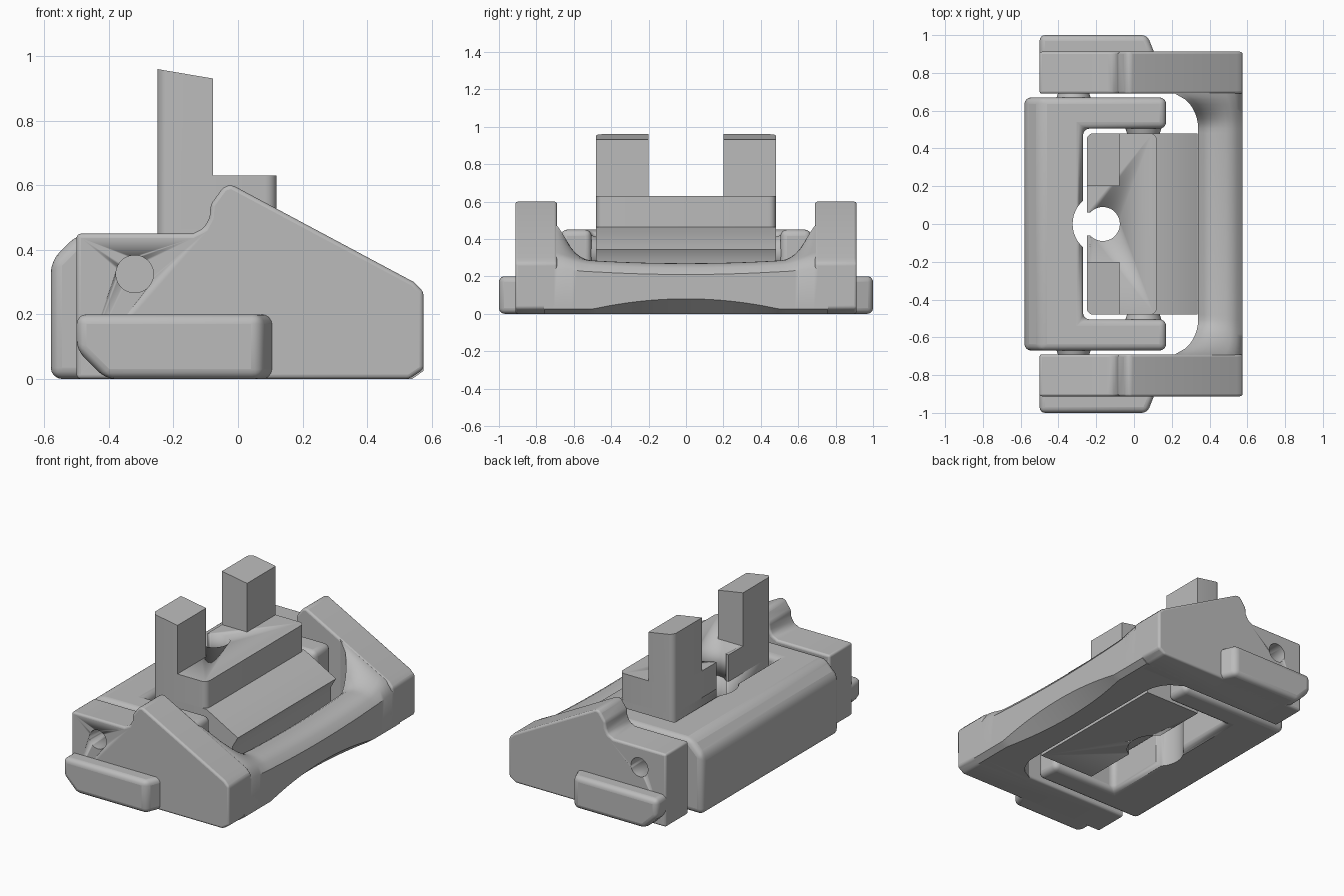
import bpy, bmesh, math

cube = bpy.data.objects.get("Cube")
if cube:
    bpy.data.objects.remove(cube, do_unlink=True)

grey = bpy.data.materials.new("plain grey")
grey.use_nodes = True
grey.diffuse_color = (0.5, 0.5, 0.5, 1)
grey.node_tree.nodes["Principled BSDF"].inputs["Base Color"].default_value = grey.diffuse_color


def finish(name, bm, bevel=0.0, cutters=()):
    """Turn a bmesh into a shaded object with bevel and cut modifiers."""
    bmesh.ops.recalc_face_normals(bm, faces=bm.faces)
    mesh = bpy.data.meshes.new(name)
    bm.to_mesh(mesh)
    bm.free()
    mesh.materials.append(grey)
    obj = bpy.data.objects.new(name, mesh)
    bpy.context.collection.objects.link(obj)
    if bevel:
        mod = obj.modifiers.new("rounding", "BEVEL")
        mod.width, mod.segments = bevel, 4
        mod.limit_method, mod.angle_limit = "ANGLE", math.radians(28)
    for cutter in cutters:
        mod = obj.modifiers.new("cut", "BOOLEAN")
        mod.object, mod.operation, mod.solver = cutter, "DIFFERENCE", "EXACT"
    bpy.ops.object.select_all(action="DESELECT")
    obj.select_set(True)
    bpy.context.view_layer.objects.active = obj
    bpy.ops.object.shade_smooth_by_angle(angle=math.radians(35))
    return obj


def prism(points, low, high, axis):
    """Extrude a profile along y (profile in xz) or z (profile in xy)."""
    bm = bmesh.new()

    def place(p, h):
        return (p[0], h, p[1]) if axis == "y" else (p[0], p[1], h)
    a = [bm.verts.new(place(p, low)) for p in points]
    b = [bm.verts.new(place(p, high)) for p in points]
    bm.faces.new(a)
    bm.faces.new(b)
    for i in range(len(points)):
        j = (i + 1) % len(points)
        bm.faces.new((a[i], a[j], b[j], b[i]))
    return bm


def rect(x0, x1, y0, y1):
    return [(x0, y0), (x1, y0), (x1, y1), (x0, y1)]


def circle(x, y, r, n=48):
    return [(x + r * math.cos(math.tau * i / n), y + r * math.sin(math.tau * i / n)) for i in range(n)]


def round_edges(bm, rule, radius, segments=5):
    edges = [e for e in bm.edges if rule(e.verts[0].co, e.verts[1].co)]
    bmesh.ops.bevel(bm, geom=edges, offset=radius, segments=segments, profile=0.5, affect="EDGES")


def upright(a, b):
    return abs(a.z - b.z) > 0.1 and abs(a.x - b.x) < 0.001 and abs(a.y - b.y) < 0.001


def helper(name, bm):
    obj = finish(name, bm)
    obj.hide_render = True
    obj.hide_viewport = True
    obj.display_type = "WIRE"
    return obj


# Cutters
pivot_cut = helper("pivot_hole_cutter", prism(circle(-0.32, 0.325, 0.058), -1.1, 1.1, "y"))
bolt_cut = helper("bolt_hole_cutter", prism(circle(-0.165, 0, 0.09), -0.2, 1.1, "z"))
slot_cut = helper("bolt_slot_cutter", prism(rect(-0.3, -0.2, -0.06, 0.06), -0.2, 1.1, "z"))
relief_cut = helper("relief_cutter", prism(circle(-0.16, 0, 0.163), -0.2, 0.2, "z"))
notch_cut = helper("notch_cutter", prism(circle(-0.16, 0, 0.165), -0.2, 1.1, "z"))

# Outer frame: side arms, side rails
arm = [(-0.5, 0), (0.53, 0), (0.575, 0.03), (0.575, 0.27), (0.545, 0.3), (-0.02, 0.602),
       (-0.045, 0.595), (-0.085, 0.54), (-0.088, 0.5), (-0.105, 0.468), (-0.14, 0.45), (-0.5, 0.45)]
rail = [(-0.5, 0.09), (-0.41, 0), (0.13, 0), (0.13, 0.2), (-0.5, 0.2)]
for side, s in (("right", -1), ("left", 1)):
    finish(side + "_arm", prism(arm, s * 0.69, s * 0.912, "y"), 0.028, [pivot_cut])
    bm = prism(rail, s * 0.85, s, "y")
    for v in bm.verts:
        if v.co.x > 0.1 and abs(v.co.y) > 0.95:
            v.co.x -= 0.06
    finish(side + "_rail", bm, 0.03)


# Outer frame: cross bar lofted between the arms
def bar_section(y):
    t = min(max((abs(y) - 0.5) / 0.19, 0), 1)
    mid = max(0, 1 - (y / 0.5) ** 2)
    inner = 0.34 - 0.15 * (1 - math.sqrt(1 - t * t))
    chamfer = 0.025 + 0.055 * mid
    blend = t * t * (3 - 2 * t)
    pts = [(inner, 0), (0.565 - chamfer, 0), (0.575, chamfer)]
    for k in range(9):
        f = k / 8
        x = 0.575 + (inner - 0.575) * f
        crown = 0.285 - 0.015 * mid - 0.06 * abs(2 * f - 1) ** 3
        slope = 0.602 - 0.534 * (x + 0.02) - (0.05 if k == 0 else 0.004)
        pts.append((x, crown + (max(slope, 0.24) - crown) * blend))
    return pts


bm = bmesh.new()
steps = 60
rings = []
for i in range(steps + 1):
    y = -0.76 + 1.52 * i / steps
    rings.append([bm.verts.new((x, y, z)) for x, z in bar_section(y)])
for a, b in zip(rings, rings[1:]):
    for i in range(len(a)):
        j = (i + 1) % len(a)
        bm.faces.new((a[i], a[j], b[j], b[i]))
bm.faces.new(rings[0])
bm.faces.new(rings[-1])
finish("cross_bar", bm)

# Middle carriage: C shape with a sloped back edge and a clearance notch
half = [(-0.58, 0.67), (0.17, 0.67), (0.17, 0.505), (-0.27, 0.505)]
plan = half + [(x, -y) for x, y in reversed(half)]
bm = prism(plan, 0, 0.45, "z")
round_edges(bm, lambda a, b: max(a.x, b.x) < -0.57 and min(a.z, b.z) > 0.4, 0.085, 1)
finish("carriage", bm, 0.035, [notch_cut])

# Pivot bosses between the nested parts
for side, s in (("right", -1), ("left", 1)):
    for name, x, z, y0, y1 in (("outer_boss", -0.32, 0.325, 0.64, 0.7), ("inner_boss", 0.05, 0.325, 0.46, 0.52)):
        bm = bmesh.new()
        bmesh.ops.create_cone(bm, cap_ends=True, segments=40, radius1=0.1, radius2=0.08, depth=y1 - y0)
        for v in bm.verts:
            h = v.co.z if name == "outer_boss" else -v.co.z
            v.co = (x + v.co.x, s * ((y0 + y1) / 2 + h), z + v.co.y)
        finish(side + "_" + name, bm)

# Inner block: wedge shaped base
base = [(0.12, 0.465), (0.335, 0.345), (0.3, 0.285), (0.3, 0.02), (-0.08, 0.02), (-0.08, 0.2),
        (-0.25, 0.2), (-0.25, 0.465)]
bm = prism(base, -0.48, 0.48, "y")
round_edges(bm, lambda a, b: upright(a, b) and a.x < -0.2, 0.035)
finish("wedge_base", bm, 0, [bolt_cut, slot_cut, relief_cut])

# Inner block: upper step and two posts
bm = prism(rect(-0.25, 0.12, -0.48, 0.48), 0.46, 0.63, "z")
round_edges(bm, upright, 0.035)
finish("upper_step", bm, 0, [bolt_cut, slot_cut])
for side, s in (("right", -1), ("left", 1)):
    bm = prism(rect(-0.25, -0.078, s * 0.2, s * 0.48), 0.62, 0.96, "z")
    round_edges(bm, lambda a, b: upright(a, b) and a.x < -0.2 and abs(a.y) > 0.4, 0.035)
    for v in bm.verts:
        if v.co.z > 0.9:
            v.co.z = 0.96 - 0.17 * (v.co.x + 0.25)
    finish(side + "_post", bm)
